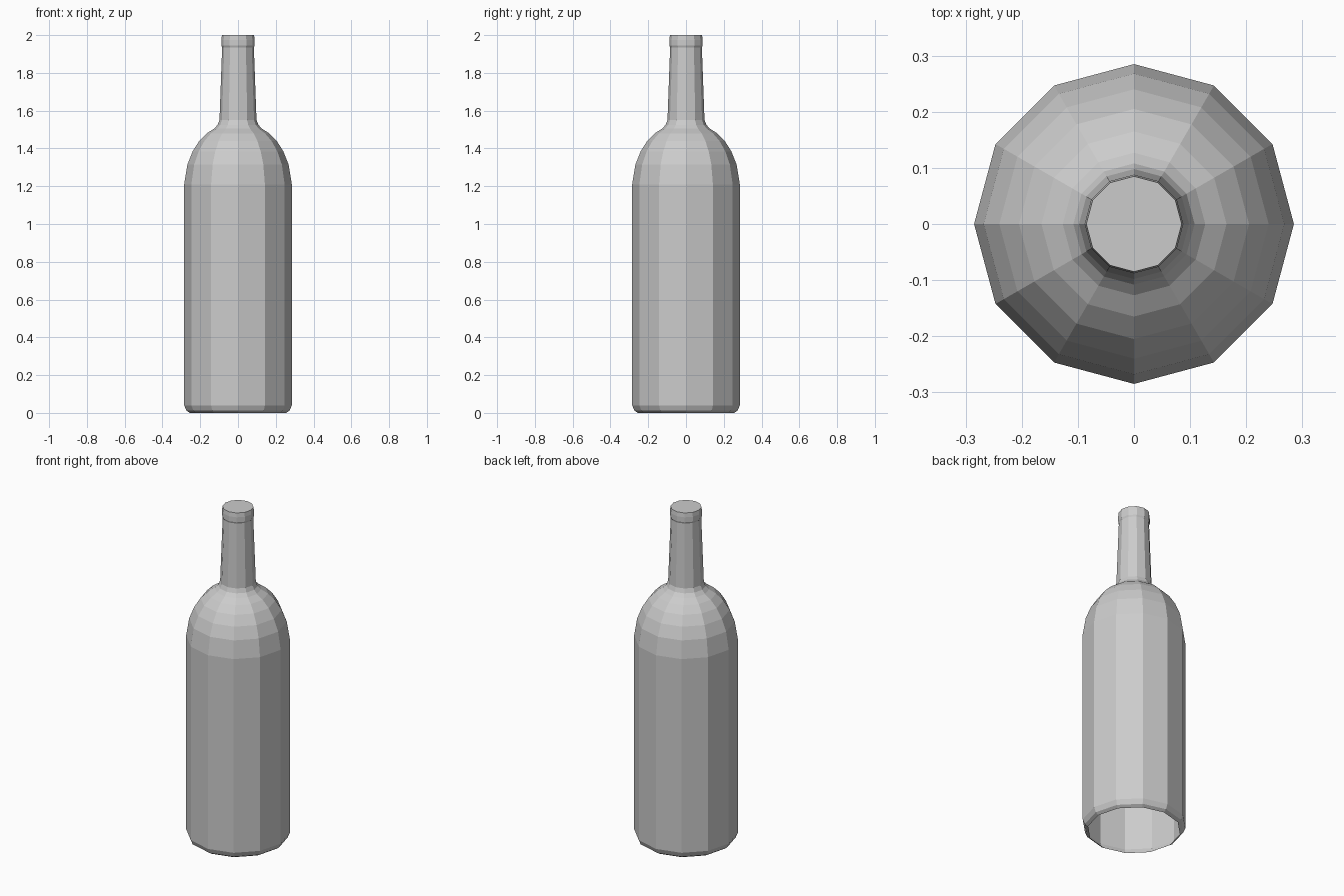
import bpy, bmesh
from math import cos, sin, pi

if "Cube" in bpy.data.objects:
    bpy.data.objects.remove(bpy.data.objects["Cube"])

SIDES = 12

# bottle profile from the open base up to the lip: (radius, height)
PROFILE = [
    (0.255, 0.0), (0.273, 0.012), (0.285, 0.04),            # base chamfer
    (0.285, 1.21), (0.268, 1.315), (0.24, 1.385),           # body and shoulder
    (0.205, 1.44), (0.165, 1.48), (0.127, 1.505),
    (0.108, 1.525), (0.098, 1.55),                          # neck root
    (0.084, 1.935), (0.088, 1.945), (0.088, 1.975), (0.085, 2.0),  # neck and lip
]

bm = bmesh.new()
rings = [[bm.verts.new((r * cos(2 * pi * i / SIDES), r * sin(2 * pi * i / SIDES), z))
          for i in range(SIDES)] for r, z in PROFILE]

# side walls
for low, high in zip(rings, rings[1:]):
    for i in range(SIDES):
        j = (i + 1) % SIDES
        bm.faces.new((low[i], low[j], high[j], high[i]))

# closed top; the base stays open
bm.faces.new(rings[-1])

mesh = bpy.data.meshes.new("bottle")
bm.to_mesh(mesh)
bm.free()
bpy.context.collection.objects.link(bpy.data.objects.new("bottle", mesh))
